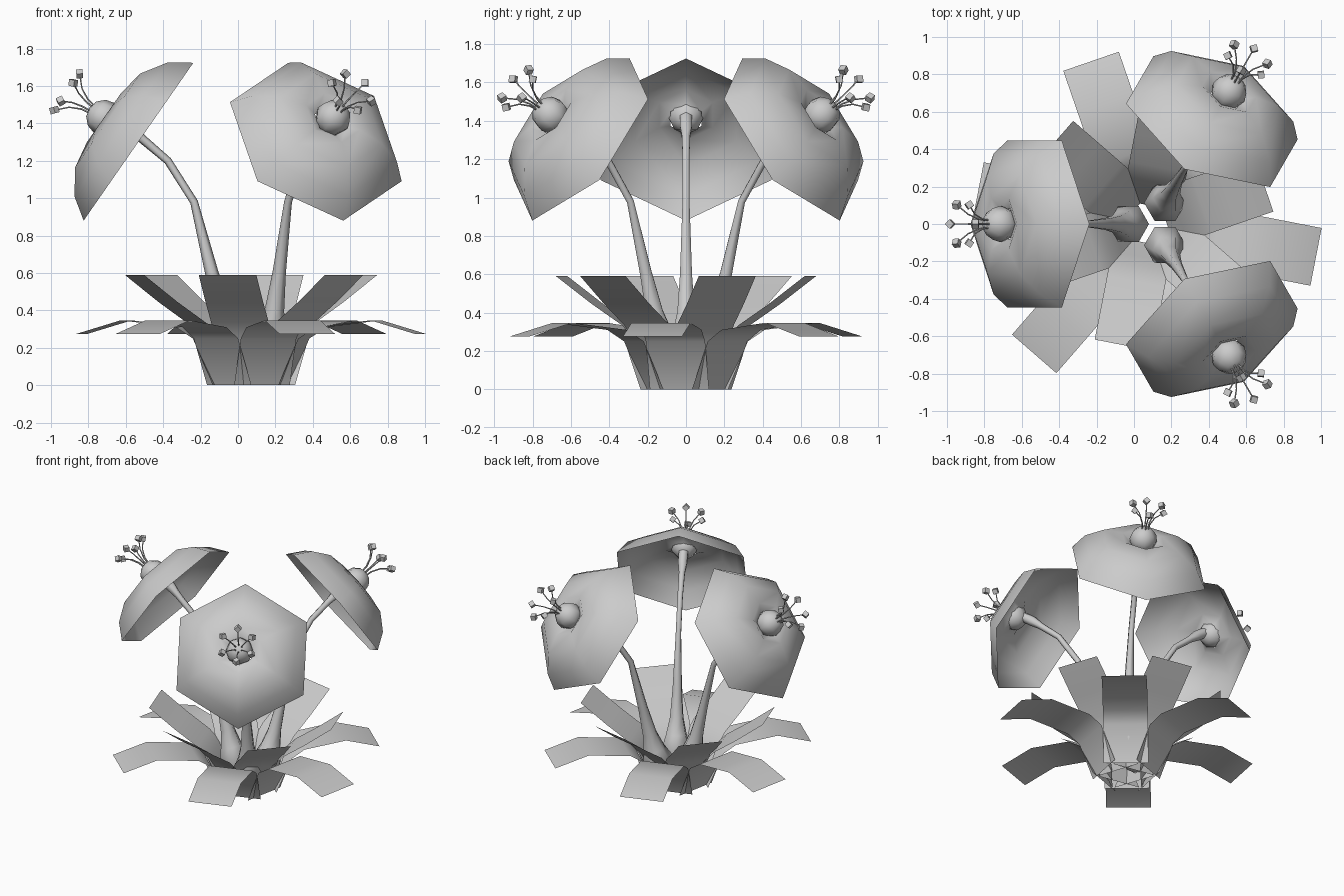
import bpy, bmesh
from math import pi, sin, cos, radians
from mathutils import Vector, Matrix

if "Cube" in bpy.data.objects:
    bpy.data.objects.remove(bpy.data.objects["Cube"], do_unlink=True)

grey = bpy.data.materials.new("pale_grey")
grey.use_nodes = True
grey.diffuse_color = (0.6, 0.6, 0.6, 1)
grey.node_tree.nodes["Principled BSDF"].inputs["Base Color"].default_value = (0.6, 0.6, 0.6, 1)


def finish(bm, name, matrix, angle):
    """Turn a bmesh into a placed object with smooth shading."""
    bmesh.ops.recalc_face_normals(bm, faces=bm.faces)
    mesh = bpy.data.meshes.new(name)
    bm.to_mesh(mesh)
    bm.free()
    mesh.materials.append(grey)
    obj = bpy.data.objects.new(name, mesh)
    bpy.context.collection.objects.link(obj)
    obj.matrix_world = matrix
    bpy.ops.object.select_all(action="DESELECT")
    obj.select_set(True)
    bpy.context.view_layer.objects.active = obj
    bpy.ops.object.shade_smooth_by_angle(angle=radians(angle))


def loft(bm, rings, closed=True, caps=False):
    """Bridge successive lists of points with quads."""
    loops = [[bm.verts.new(p) for p in ring] for ring in rings]
    n = len(loops[0])
    for a, b in zip(loops, loops[1:]):
        for i in range(n if closed else n - 1):
            j = (i + 1) % n
            bm.faces.new((a[i], a[j], b[j], b[i]))
    if caps:
        bm.faces.new(loops[0][::-1])
        bm.faces.new(loops[-1])


def tube(bm, path, sides, turn=0.0):
    """Tapered tube along (radial, height, radius) points, turned about z."""
    rot = Matrix.Rotation(turn, 3, "Z")
    rings = []
    for k, (r, z, rad) in enumerate(path):
        before, after = path[max(k - 1, 0)], path[min(k + 1, len(path) - 1)]
        along = Vector((after[0] - before[0], 0, after[1] - before[1])).normalized()
        if k == 0:
            along = Vector((0, 0, 1))
        across = Vector((along.z, 0, -along.x))
        side = Vector((0, 1, 0))
        rings.append([rot @ (Vector((r, 0, z)) + rad * (cos(t) * across + sin(t) * side))
                      for t in (2 * pi * i / sides for i in range(sides))])
    loft(bm, rings, caps=True)


def around(x, angle):
    return Matrix.Translation((x, 0, 0)) @ Matrix.Rotation(angle, 4, "Z")


# Leaves: two whorls of six bent strips, the upper one nested inside the lower
LEAF_HALF = 0.157
upper = [(0.1, 0), (0.175, 0.14), (0.232, 0.25), (0.31, 0.335), (0.47, 0.445), (0.66, 0.59)]
lower = [(0.178, 0), (0.287, 0.25), (0.38, 0.31), (0.68, 0.347), (0.92, 0.275)]
for name, profile, start in (("upper_leaf", upper, 19), ("lower_leaf", lower, -11)):
    for i in range(6):
        bm = bmesh.new()
        loft(bm, [[(r, -LEAF_HALF, z), (r, LEAF_HALF, z)] for r, z in profile], closed=False)
        finish(bm, f"{name}_{i + 1}", around(0.07, radians(start + 60 * i)), 40)

# Profiles shared by the three flowers
stem_path = [(0.125, 0.1, 0.075), (0.13, 0.19, 0.112), (0.16, 0.28, 0.08), (0.19, 0.4, 0.052),
             (0.24, 0.6, 0.036), (0.335, 0.98, 0.021), (0.475, 1.2, 0.021),
             (0.61, 1.315, 0.024), (0.67, 1.365, 0.036), (0.74, 1.415, 0.036)]
bowl = [(0.514, 0), (0.435, 0.115), (0.305, 0.2), (0.16, 0.225), (0.092, 0.19)]
filament = [(0.02, 0.28, 0.005), (0.03, 0.35, 0.005), (0.06, 0.41, 0.004), (0.112, 0.46, 0.004)]

for n in range(3):
    base = around(0.1, pi / 3 + n * 2 * pi / 3)
    head = base @ Matrix.Translation((0.632, 0, 1.302)) @ Matrix.Rotation(radians(55.2), 4, "Y")

    # Stem
    bm = bmesh.new()
    tube(bm, stem_path, 6)
    finish(bm, f"stem_{n + 1}", base, 65)

    # Six-sided petal bowl with a dimpled open centre
    bm = bmesh.new()
    loft(bm, [[(r * cos(i * pi / 3), r * sin(i * pi / 3), u) for i in range(6)] for r, u in bowl])
    finish(bm, f"petal_bowl_{n + 1}", head, 85)

    # Centre ball
    bm = bmesh.new()
    bmesh.ops.create_uvsphere(bm, u_segments=8, v_segments=6, radius=0.097,
                              matrix=Matrix.Translation((0, 0, 0.223)))
    finish(bm, f"flower_centre_{n + 1}", head, 60)

    # Stamens: curved filaments with small block tips
    bm = bmesh.new()
    for i in range(6):
        turn = i * pi / 3
        tube(bm, filament, 5, turn)
        place = (Matrix.Rotation(turn, 4, "Z") @ Matrix.Translation((0.118, 0, 0.466))
                 @ Matrix.Rotation(radians(50), 4, "Y") @ Matrix.Rotation(pi / 4, 4, "X"))
        bmesh.ops.create_cube(bm, size=0.035, matrix=place)
    finish(bm, f"stamens_{n + 1}", head, 60)
